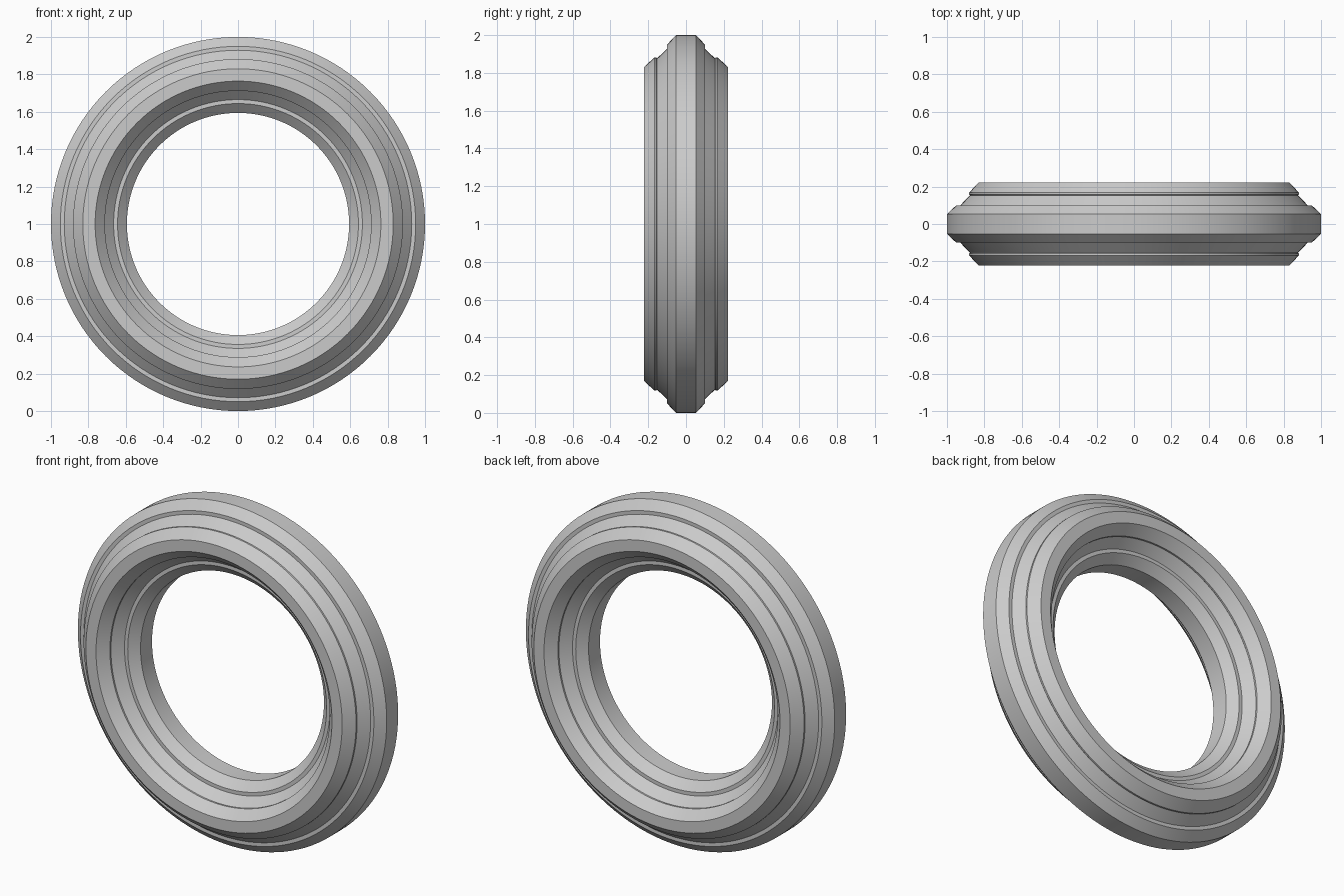
import bpy, bmesh, math

if "Cube" in bpy.data.objects:
    bpy.data.objects.remove(bpy.data.objects["Cube"])

SEGMENTS = 128
CENTRE_R = 0.797   # radius of the middle of the cross-section

# One quarter of the stepped moulding section: (radial, axial) offsets
quarter = [(0.203, 0.053), (0.153, 0.10), (0.132, 0.10), (0.080, 0.153),
           (0.085, 0.158), (0.085, 0.168), (0.033, 0.222)]

# Mirror the quarter into a closed section
half = quarter + [(-r, a) for r, a in reversed(quarter)]
section = half + [(r, -a) for r, a in reversed(half)]

# Sweep the section around the y axis
bm = bmesh.new()
rings = []
for i in range(SEGMENTS):
    t = 2 * math.pi * i / SEGMENTS
    rings.append([bm.verts.new(((CENTRE_R + r) * math.sin(t), a,
                                1 + (CENTRE_R + r) * math.cos(t)))
                  for r, a in section])
n = len(section)
for i in range(SEGMENTS):
    p, q = rings[i], rings[(i + 1) % SEGMENTS]
    for j in range(n):
        k = (j + 1) % n
        bm.faces.new((p[j], p[k], q[k], q[j]))
bmesh.ops.recalc_face_normals(bm, faces=bm.faces[:])

mesh = bpy.data.meshes.new("moulded_ring")
bm.to_mesh(mesh)
bm.free()
ring = bpy.data.objects.new("moulded_ring", mesh)
bpy.context.collection.objects.link(ring)

# Plain grey finish
grey = bpy.data.materials.new("light grey")
grey.diffuse_color = (0.6, 0.6, 0.6, 1)
grey.use_nodes = True
grey.node_tree.nodes["Principled BSDF"].inputs["Base Color"].default_value = grey.diffuse_color
mesh.materials.append(grey)

# Smooth around the ring, crisp along the steps
bpy.context.view_layer.objects.active = ring
ring.select_set(True)
bpy.ops.object.shade_smooth_by_angle(angle=math.radians(20))
